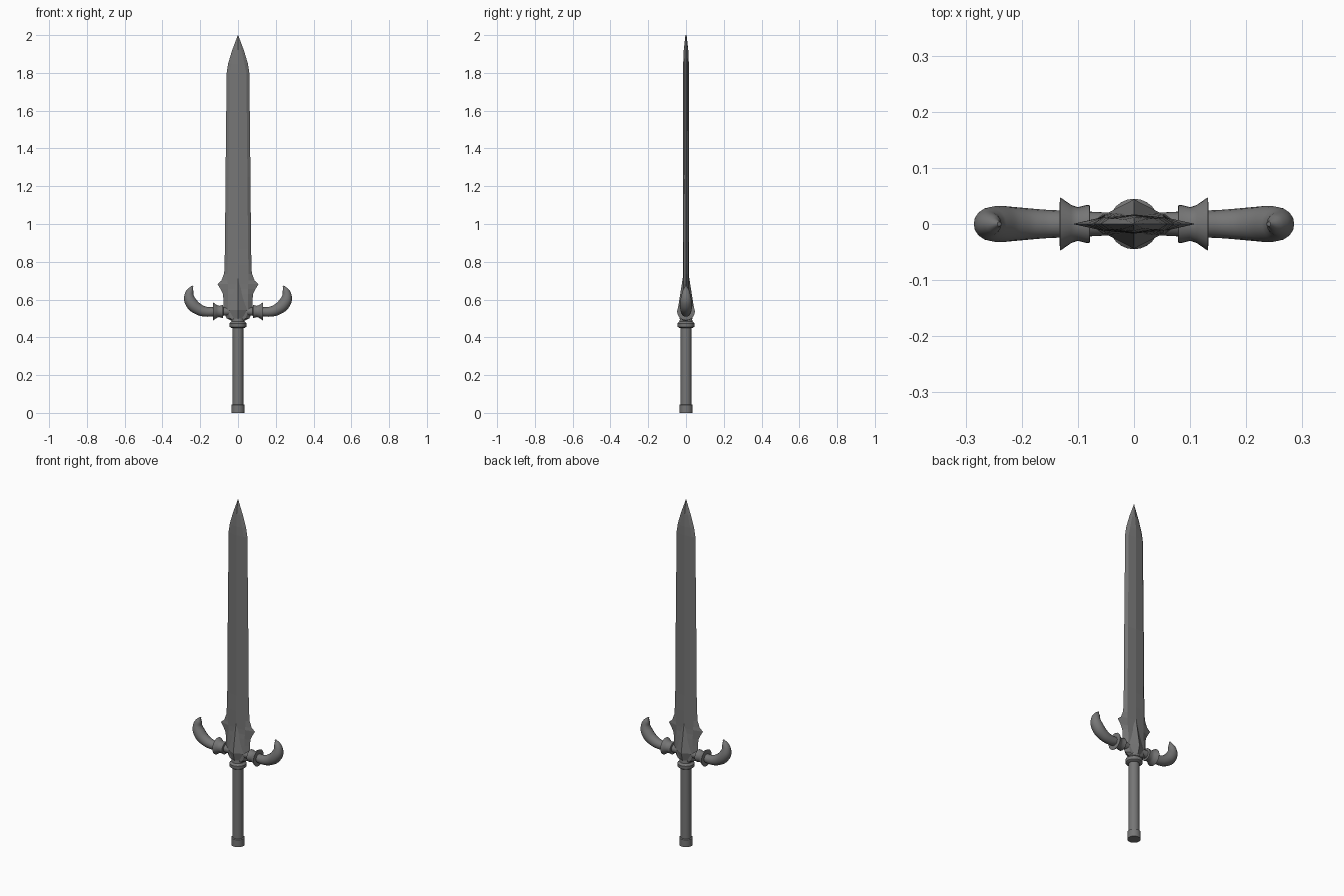
import bpy, bmesh, math
from mathutils import Matrix

if "Cube" in bpy.data.objects:
    bpy.data.objects.remove(bpy.data.objects["Cube"])

steel = bpy.data.materials.new("dark_steel")
steel.diffuse_color = (0.18, 0.18, 0.18, 1)
steel.use_nodes = True
steel.node_tree.nodes["Principled BSDF"].inputs["Base Color"].default_value = steel.diffuse_color


def finish(bm, name, smooth):
    bmesh.ops.recalc_face_normals(bm, faces=bm.faces)
    me = bpy.data.meshes.new(name)
    bm.to_mesh(me)
    bm.free()
    me.materials.append(steel)
    ob = bpy.data.objects.new(name, me)
    bpy.context.collection.objects.link(ob)
    if smooth:
        shade(ob)
    return ob


def shade(ob):
    bpy.ops.object.select_all(action='DESELECT')
    ob.select_set(True)
    bpy.context.view_layer.objects.active = ob
    bpy.ops.object.shade_smooth_by_angle(angle=math.radians(40))


def skin(rings):
    """Join equal-length closed rings into a capped solid."""
    bm = bmesh.new()
    vs = [[bm.verts.new(p) for p in r] for r in rings]
    n = len(vs[0])
    for a, b in zip(vs, vs[1:]):
        for i in range(n):
            j = (i + 1) % n
            bm.faces.new((a[i], a[j], b[j], b[i]))
    bm.faces.new(vs[0])
    bm.faces.new(vs[-1])
    return bm


def ridged(name, stations):
    """Eight-sided ridged section: z, half width, bevel x, bevel y, ridge y."""
    return finish(skin([[(w, 0, z), (b, c, z), (0, t, z), (-b, c, z),
                         (-w, 0, z), (-b, -c, z), (0, -t, z), (b, -c, z)]
                        for z, w, b, c, t in stations]), name, False)


def lathe(name, profile, matrix=Matrix(), sides=24):
    """Turned part along local z from (radius, height) pairs."""
    bm = skin([[(r * math.cos(k * math.tau / sides),
                 r * math.sin(k * math.tau / sides), z)
                for k in range(sides)] for r, z in profile])
    bm.transform(matrix)
    return finish(bm, name, True)


# Blade with a centre ridge and narrow edge bevels
ridged("blade", [
    (0.70, 0.074, 0.055, 0.012, 0.017),
    (0.78, 0.072, 0.055, 0.012, 0.017),
    (0.87, 0.069, 0.053, 0.012, 0.016),
    (1.25, 0.066, 0.050, 0.011, 0.016),
    (1.80, 0.060, 0.044, 0.010, 0.016),
    (1.85, 0.052, 0.034, 0.010, 0.015),
    (1.92, 0.031, 0.018, 0.008, 0.012),
    (2.00, 0.001, 0.0006, 0.001, 0.003),
])

# Thin winged plate at the blade root
ridged("winged_guard_plate", [
    (0.485, 0.030, 0.020, 0.018, 0.026),
    (0.500, 0.060, 0.040, 0.018, 0.026),
    (0.540, 0.080, 0.055, 0.018, 0.026),
    (0.590, 0.076, 0.052, 0.017, 0.024),
    (0.630, 0.080, 0.052, 0.015, 0.021),
    (0.655, 0.092, 0.053, 0.013, 0.018),
    (0.682, 0.109, 0.054, 0.012, 0.017),
    (0.700, 0.088, 0.055, 0.012, 0.017),
    (0.735, 0.075, 0.055, 0.012, 0.017),
])

# Raised kite-shaped ridge in the middle of the guard
ridged("guard_kite", [
    (0.485, 0.006, 0.005, 0.026, 0.030),
    (0.545, 0.064, 0.062, 0.012, 0.044),
    (0.715, 0.002, 0.001, 0.014, 0.017),
])

# Grip, pommel and neck rings
lathe("grip", [(0.029, 0.03), (0.028, 0.46)])
lathe("pommel", [(0.035, 0), (0.035, 0.042), (0.030, 0.045)])
lathe("neck_ring", [(0.036, 0.450), (0.044, 0.456), (0.045, 0.474),
                    (0.038, 0.481), (0.034, 0.484), (0.032, 0.500)])

for s, side in ((-1, "left"), (1, "right")):
    # Flared collar and its core
    turn = Matrix.Translation((0, 0, 0.537)) @ Matrix.Rotation(s * math.pi / 2, 4, 'Y')
    lathe("collar_" + side, [(0.020, 0.040), (0.022, 0.078), (0.034, 0.079),
                             (0.034, 0.084), (0.030, 0.100), (0.034, 0.112),
                             (0.046, 0.129), (0.047, 0.132), (0.024, 0.133)], turn)
    # Upturned horn
    cu = bpy.data.curves.new("horn_" + side, 'CURVE')
    cu.dimensions = '3D'
    cu.bevel_depth = 1
    cu.bevel_resolution = 6
    cu.use_fill_caps = True
    cu.resolution_u = 8
    path = [(0.12, 0.537, 0.024), (0.165, 0.535, 0.026), (0.210, 0.549, 0.030),
            (0.246, 0.581, 0.032), (0.259, 0.617, 0.026),
            (0.251, 0.651, 0.016), (0.240, 0.672, 0.004)]
    sp = cu.splines.new('BEZIER')
    sp.radius_interpolation = 'CARDINAL'
    sp.bezier_points.add(len(path) - 1)
    for p, (x, z, r) in zip(sp.bezier_points, path):
        p.co = (s * x, 0, z)
        p.radius = r
        p.handle_left_type = p.handle_right_type = 'AUTO'
    cu.materials.append(steel)
    horn = bpy.data.objects.new("horn_" + side, cu)
    bpy.context.collection.objects.link(horn)
    bpy.ops.object.select_all(action='DESELECT')
    horn.select_set(True)
    bpy.context.view_layer.objects.active = horn
    bpy.ops.object.convert(target='MESH')
    shade(bpy.context.view_layer.objects.active)
